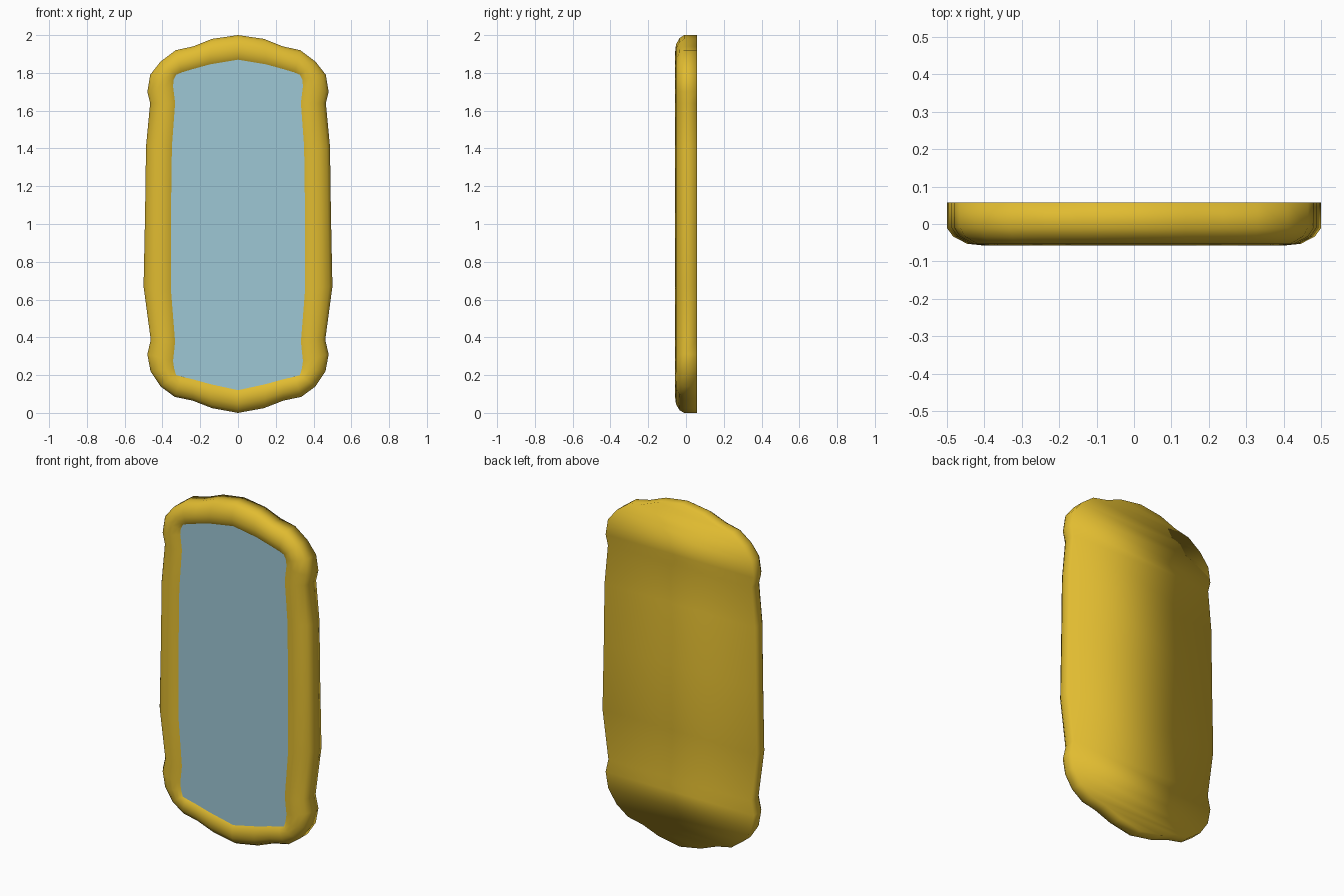
import bpy, bmesh

if "Cube" in bpy.data.objects:
    bpy.data.objects.remove(bpy.data.objects["Cube"])

# right half of the outline, top to bottom: (outer x, outer z, inner x, inner z)
HALF = [
    (0, 2.0, 0, 1.87), (.137, 1.98, .15, 1.845), (.238, 1.94, .24, 1.82),
    (.33, 1.92, .30, 1.802), (.41, 1.86, .328, 1.79), (.465, 1.79, .34, 1.765),
    (.48, 1.70, .344, 1.73), (.465, 1.64, .333, 1.64), (.487, 1.41, .35, 1.41),
    (.492, 1.05, .355, 1.05), (.50, .67, .355, .65), (.462, .387, .333, .375),
    (.48, .31, .344, .275), (.463, .22, .338, .235), (.41, .14, .328, .20),
    (.335, .085, .30, .192), (.24, .065, .24, .178), (.137, .025, .15, .153),
    (0, 0, 0, .12)]
# moulding section: (fraction from outer to inner edge, y)
SECTION = [(0, .058), (0, -.01), (.12, -.034), (.38, -.053), (.65, -.057),
           (.88, -.052), (1, -.043)]
RING = HALF + [(-a, b, -c, d) for a, b, c, d in HALF[-2:0:-1]]
N = len(RING)


def loop(bm, t, y):
    return [bm.verts.new((a + (c - a) * t, y, b + (d - b) * t)) for a, b, c, d in RING]


def fill(bm, vs):
    # close a loop with strips running from left to right
    for i in range(len(HALF) - 1):
        quad = [vs[i], vs[i + 1], vs[(N - i - 1) % N], vs[(N - i) % N]]
        bm.faces.new(list(dict.fromkeys(quad)))


def finish(bm, name, color):
    bmesh.ops.recalc_face_normals(bm, faces=bm.faces)
    me = bpy.data.meshes.new(name)
    bm.to_mesh(me)
    bm.free()
    me.shade_smooth()
    mat = bpy.data.materials.new(name + "_material")
    mat.diffuse_color = color
    mat.use_nodes = True
    mat.node_tree.nodes["Principled BSDF"].inputs["Base Color"].default_value = mat.diffuse_color
    me.materials.append(mat)
    ob = bpy.data.objects.new(name, me)
    bpy.context.collection.objects.link(ob)
    return ob


# wavy rounded frame with closed back
bm = bmesh.new()
loops = [loop(bm, t, y) for t, y in SECTION]
for p, q in zip(loops, loops[1:]):
    for i in range(N):
        j = (i + 1) % N
        bm.faces.new((p[i], p[j], q[j], q[i]))
fill(bm, loops[0])
finish(bm, "mirror_frame", (.75, .5, .03, 1))

# glass pane, a thin slab set just inside the front edge
bm = bmesh.new()
front = loop(bm, 1, -.043)
fill(bm, front)
glass = finish(bm, "mirror_glass", (.34, .57, .66, 1))
if glass.data.polygons[5].normal.y > 0:
    glass.data.flip_normals()
